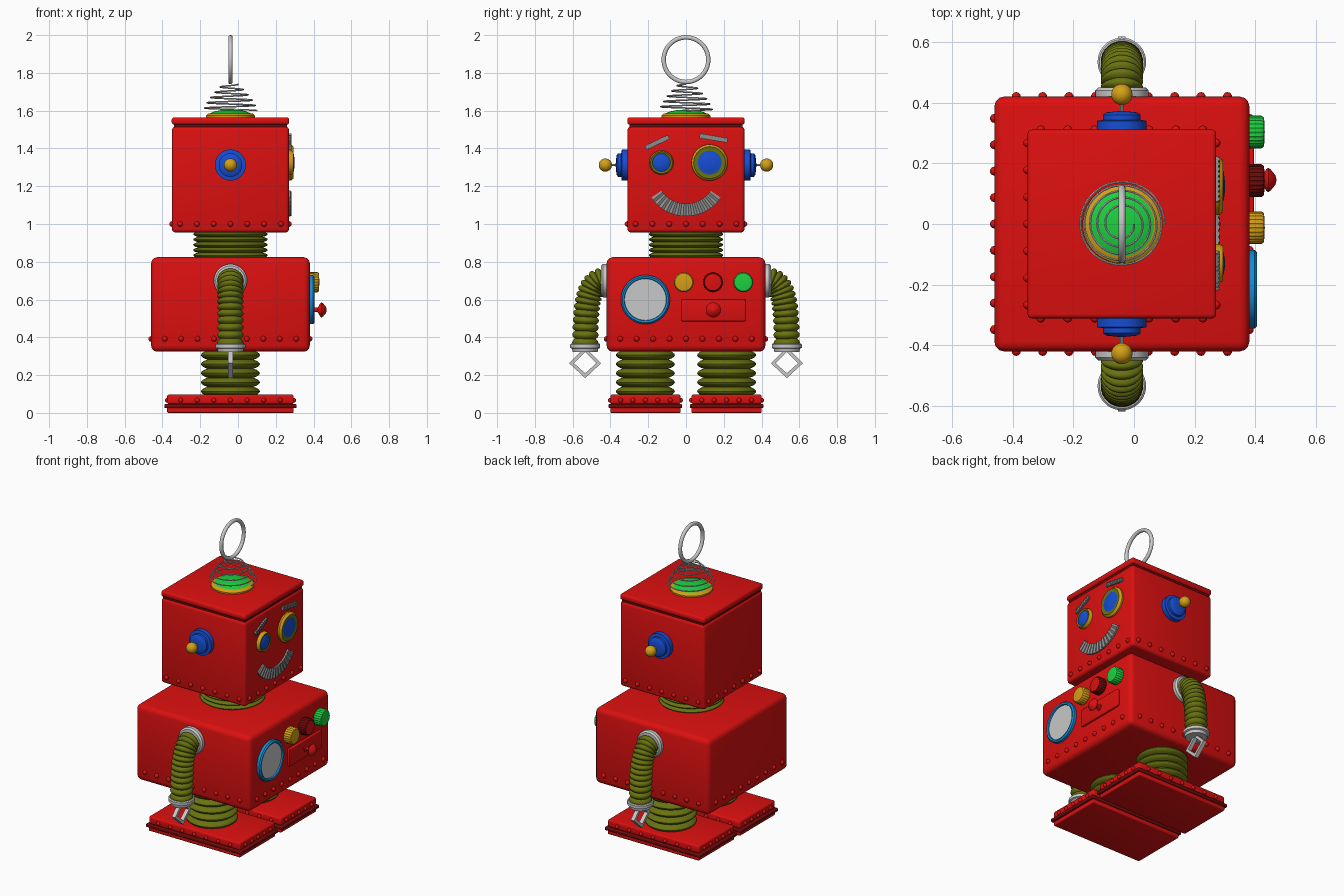
import bpy, bmesh, math
from mathutils import Vector, Matrix

if "Cube" in bpy.data.objects:
    bpy.data.objects.remove(bpy.data.objects["Cube"])

CX = -0.04  # robot centre line in x; the face looks towards +x


def material(name, r, g, b):
    m = bpy.data.materials.new(name)
    m.diffuse_color = (r, g, b, 1)
    m.use_nodes = True
    m.node_tree.nodes["Principled BSDF"].inputs["Base Color"].default_value = m.diffuse_color
    return m


RED = material("red", 0.72, 0.005, 0.005)
DARK = material("dark red", 0.16, 0.003, 0.003)
OLIVE = material("olive", 0.14, 0.17, 0.005)
BLUE = material("blue", 0.008, 0.075, 0.65)
SKY = material("sky blue", 0.006, 0.27, 0.68)
GREEN = material("green", 0.012, 0.64, 0.05)
GOLD = material("gold", 0.66, 0.35, 0.008)
GREY = material("mid grey", 0.27, 0.27, 0.27)
LIGHT = material("light grey", 0.58, 0.58, 0.58)


def finish(name, bm, mats, angle=35):
    bmesh.ops.recalc_face_normals(bm, faces=bm.faces)
    me = bpy.data.meshes.new(name)
    bm.to_mesh(me)
    bm.free()
    for m in mats:
        me.materials.append(m)
    ob = bpy.data.objects.new(name, me)
    bpy.context.collection.objects.link(ob)
    bpy.ops.object.select_all(action='DESELECT')
    ob.select_set(True)
    bpy.context.view_layer.objects.active = ob
    bpy.ops.object.shade_smooth_by_angle(angle=math.radians(angle))
    return ob


def box(name, centre, size, mat, bevel=0.0, tilt=0.0):
    bm = bmesh.new()
    bmesh.ops.create_cube(bm, size=1)
    bmesh.ops.scale(bm, vec=size, verts=bm.verts)
    if bevel:
        bmesh.ops.bevel(bm, geom=bm.edges[:], offset=bevel, segments=3,
                        profile=0.5, affect='EDGES')
    bm.transform(Matrix.Translation(centre) @ Matrix.Rotation(tilt, 4, 'X'))
    return finish(name, bm, [mat])


def lathe(name, origin, axis, profile, mats, n=40, knurl=1.0):
    """Revolve (radius, height) points; one material per segment (last repeats)."""
    bm = bmesh.new()
    rings = []
    for r, h in profile:
        if r == 0:
            rings.append([bm.verts.new((0, 0, h))] * n)
            continue
        ring = []
        for i in range(n):
            a = 2 * math.pi * i / n
            k = r * (knurl if i % 2 else 1)
            ring.append(bm.verts.new((k * math.cos(a), k * math.sin(a), h)))
        rings.append(ring)
    slots = list(dict.fromkeys(mats))
    for s, (lo, hi) in enumerate(zip(rings, rings[1:])):
        for i in range(n):
            j = (i + 1) % n
            quad = list(dict.fromkeys([lo[i], lo[j], hi[j], hi[i]]))
            bm.faces.new(quad).material_index = slots.index(mats[min(s, len(mats) - 1)])
    turn = Vector((0, 0, 1)).rotation_difference(Vector(axis)).to_matrix().to_4x4()
    bm.transform(Matrix.Translation(origin) @ turn)
    return finish(name, bm, slots)


def sweep(name, path, radii, ref, mat, n=8, closed=False):
    """Tube along a path; ref is a direction never parallel to the path."""
    bm = bmesh.new()
    rings, m = [], len(path)
    for k, p in enumerate(path):
        a = path[(k - 1) % m if closed else max(k - 1, 0)]
        b = path[(k + 1) % m if closed else min(k + 1, m - 1)]
        t = (b - a).normalized()
        u = t.cross(Vector(ref)).normalized()
        v = t.cross(u)
        angs = [2 * math.pi * (i + 0.5) / n for i in range(n)]
        rings.append([bm.verts.new(p + radii[k] * (u * math.cos(q) + v * math.sin(q)))
                      for q in angs])
    for k in range(m if closed else m - 1):
        lo, hi = rings[k], rings[(k + 1) % m]
        for i in range(n):
            bm.faces.new((lo[i], lo[(i + 1) % n], hi[(i + 1) % n], hi[i]))
    if not closed:
        bm.faces.new(rings[0])
        bm.faces.new(rings[-1])
    return finish(name, bm, [mat], 50)


def bellows_radii(ribs, low, high, steps=8):
    return [low + (high - low) * abs(math.sin(math.pi * i / steps)) ** 0.8
            for i in range(ribs * steps + 1)]


def rivets(name, cy, z, hx, hy, nx, ny, step_x, step_y, r=0.015):
    """Rows of round rivets on all four sides of a box."""
    bm = bmesh.new()
    spots = [(CX + (i - (nx - 1) / 2) * step_x, cy + s * hy) for i in range(nx) for s in (-1, 1)]
    spots += [(CX + s * hx, cy + (i - (ny - 1) / 2) * step_y) for i in range(ny) for s in (-1, 1)]
    for x, y in spots:
        bmesh.ops.create_uvsphere(bm, u_segments=10, v_segments=6, radius=r,
                                  matrix=Matrix.Translation((x, y, z)))
    return finish(name, bm, [RED], 60)


def upright_bellows(name, y, z0, z1, ribs, low, high):
    radii = bellows_radii(ribs, low, high)
    prof = [(r, (z1 - z0) * i / (len(radii) - 1)) for i, r in enumerate(radii)]
    lathe(name, (CX, y, z0), (0, 0, 1), prof, [OLIVE])


# Head, lid, body, neck
box("head", (CX, 0, 1.235), (0.62, 0.62, 0.56), RED, 0.018)
box("head_seam", (CX, 0, 1.52), (0.6, 0.6, 0.03), DARK)
box("head_lid", (CX, 0, 1.545), (0.622, 0.622, 0.04), RED, 0.014)
rivets("head_rivets", 0, 1.0, 0.31, 0.31, 7, 7, 0.089, 0.089)
box("body", (CX, 0, 0.574), (0.84, 0.84, 0.5), RED, 0.032)
rivets("body_rivets", 0, 0.392, 0.42, 0.42, 9, 9, 0.087, 0.087)
upright_bellows("neck", 0, 0.82, 0.96, 5, 0.172, 0.197)

for s, side in ((-1, "right"), (1, "left")):
    # Legs and feet
    y = s * 0.215
    upright_bellows(side + "_leg", y, 0.09, 0.33, 5, 0.122, 0.156)
    box(side + "_foot_top", (CX, y, 0.072), (0.67, 0.372, 0.05), RED, 0.01)
    box(side + "_foot_flange", (CX, y, 0.036), (0.70, 0.39, 0.022), DARK, 0.006)
    box(side + "_foot_sole", (CX, y, 0.0145), (0.67, 0.372, 0.029), RED, 0.006)
    rivets(side + "_foot_rivets", y, 0.067, 0.335, 0.186, 7, 5, 0.088, 0.066, 0.013)

    # Arm: ribbed tube along a bent path
    radii = bellows_radii(14, 0.056, 0.07, 6)
    p = [Vector((CX, s * a, b)) for a, b in ((0.42, 0.70), (0.53, 0.71), (0.53, 0.55), (0.534, 0.35))]
    path = []
    for i in range(len(radii)):
        t = i / (len(radii) - 1)
        q = 1 - t
        path.append(p[0] * q**3 + p[1] * 3 * q * q * t + p[2] * 3 * q * t * t + p[3] * t**3)
    sweep(side + "_arm", path, radii, (1, 0, 0), OLIVE, 24)
    lathe(side + "_shoulder_collar", (CX, s * 0.415, 0.70), (0, s, 0),
          [(0.088, 0), (0.088, 0.025), (0.078, 0.035), (0.05, 0.035)], [LIGHT])
    lathe(side + "_wrist_cuff", (CX, s * 0.534, 0.322), (0, 0, 1),
          [(0, 0), (0.066, 0), (0.07, 0.018), (0.08, 0.022), (0.08, 0.04), (0.074, 0.045), (0, 0.045)],
          [LIGHT])
    # Diamond claw
    pts = [Vector((CX, s * 0.534 + a, 0.263 + b))
           for a, b in ((0, 0.072), (0.072, 0), (0, -0.066), (-0.072, 0))]
    sweep(side + "_claw", pts, [0.018] * 4, (1, 0, 0), LIGHT, 4, True)

    # Ear with rod and ball
    lathe(side + "_ear", (CX, s * 0.305, 1.312), (0, s, 0),
          [(0.082, 0), (0.082, 0.035), (0.062, 0.038), (0.062, 0.055), (0.05, 0.063), (0.03, 0.065), (0, 0.068)],
          [BLUE])
    lathe(side + "_ear_rod", (CX, s * 0.36, 1.312), (0, s, 0), [(0.006, 0), (0.006, 0.05)], [LIGHT], 10)
    ball = [(0.035 * math.sin(math.pi * i / 12), -0.035 * math.cos(math.pi * i / 12)) for i in range(1, 12)]
    lathe(side + "_ear_ball", (CX, s * 0.427, 1.312), (0, s, 0),
          [(0, -0.035)] + ball + [(0, 0.035)], [GOLD], 24)

# Eyes: gold rim, olive inner ring, domed blue lens
FACE = 0.27
for name, y, r, lens in (("small_eye", -0.13, 0.064, 0.047), ("large_eye", 0.125, 0.096, 0.063)):
    mid = lens + (r - lens) * 0.65
    lathe(name, (FACE - 0.004, y, 1.325), (1, 0, 0),
          [(r, 0), (r, 0.014), (mid, 0.028), (lens, 0.024), (lens * 0.7, 0.03), (lens * 0.35, 0.033), (0, 0.034)],
          [GOLD, GOLD, OLIVE, BLUE])

# Eyebrows made of ribbed strips
for name, y, z, length, tilt in (("small_eyebrow", -0.153, 1.432, 0.135, 0.44),
                                 ("large_eyebrow", 0.146, 1.455, 0.15, -0.17)):
    box(name, (FACE + 0.003, y, z), (0.012, length, 0.022), GREY, 0, tilt)
    for i in range(9):
        d = (i - 4) / 9 * length
        box(name + "_rib", (FACE + 0.006, y + d * math.cos(tilt), z + d * math.sin(tilt)),
            (0.014, length / 16, 0.026), GREY, 0, tilt)

# Smile: arc plate with alternating rib depth
bm = bmesh.new()
N = 28
rows = []
for i in range(N + 1):
    a = math.radians(-56 + 112 * i / N)
    x = FACE + (0.014 if i % 2 else 0.008)
    rows.append([bm.verts.new((xx, r * math.sin(a), 1.264 - r * math.cos(a)))
                 for xx, r in ((FACE - 0.005, 0.156), (x, 0.156), (x, 0.223), (FACE - 0.005, 0.223))])
for lo, hi in zip(rows, rows[1:]):
    for k in range(4):
        bm.faces.new((lo[k], lo[(k + 1) % 4], hi[(k + 1) % 4], hi[k]))
bm.faces.new(rows[0])
bm.faces.new(rows[-1])
finish("smile", bm, [GREY], 20)

# Chest gauge, buttons, panel and joystick
CHEST = 0.38
lathe("chest_gauge", (CHEST - 0.005, -0.215, 0.60), (1, 0, 0),
      [(0.13, 0), (0.13, 0.022), (0.122, 0.03), (0.112, 0.027), (0.11, 0.018), (0, 0.018)],
      [SKY, SKY, SKY, SKY, LIGHT])
for name, y, rim, cap in (("gold_button", -0.012, GOLD, GOLD), ("red_button", 0.143, DARK, RED),
                          ("green_button", 0.303, GREEN, GREEN)):
    lathe(name, (CHEST - 0.005, y, 0.692), (1, 0, 0),
          [(0.054, 0), (0.054, 0.045), (0.048, 0.053), (0.043, 0.054), (0, 0.056)],
          [rim, rim, rim, cap], 48, 0.95)
box("chest_panel", (CHEST + 0.005, 0.145, 0.543), (0.02, 0.34, 0.116), RED, 0.005)
lathe("joystick", (CHEST, 0.145, 0.545), (1, 0, 0),
      [(0.022, 0.01), (0.02, 0.02), (0.012, 0.024), (0.012, 0.042), (0.036, 0.056), (0.04, 0.063),
       (0.034, 0.071), (0.016, 0.086), (0, 0.09)], [RED])

# Top lamp, spring and ring antenna
lathe("lamp", (CX, 0, 1.56), (0, 0, 1),
      [(0.13, 0), (0.13, 0.014), (0.118, 0.024), (0.106, 0.026), (0.085, 0.036), (0.05, 0.043), (0, 0.046)],
      [GOLD, GOLD, GOLD, GREEN])
coil = []
for i in range(181):
    t = i / 180
    a, r = t * 10 * math.pi, 0.14 - 0.1 * t ** 1.5
    coil.append(Vector((CX + r * math.cos(a), r * math.sin(a), 1.60 + 0.14 * t)))
sweep("spring", coil, [0.004] * 181, (0, 0, 1), LIGHT, 6)
hoop = [Vector((CX, 0.118 * math.sin(2 * math.pi * i / 64), 1.87 + 0.118 * math.cos(2 * math.pi * i / 64)))
        for i in range(64)]
sweep("ring_antenna", hoop, [0.012] * 64, (1, 0, 0), LIGHT, 12, True)
